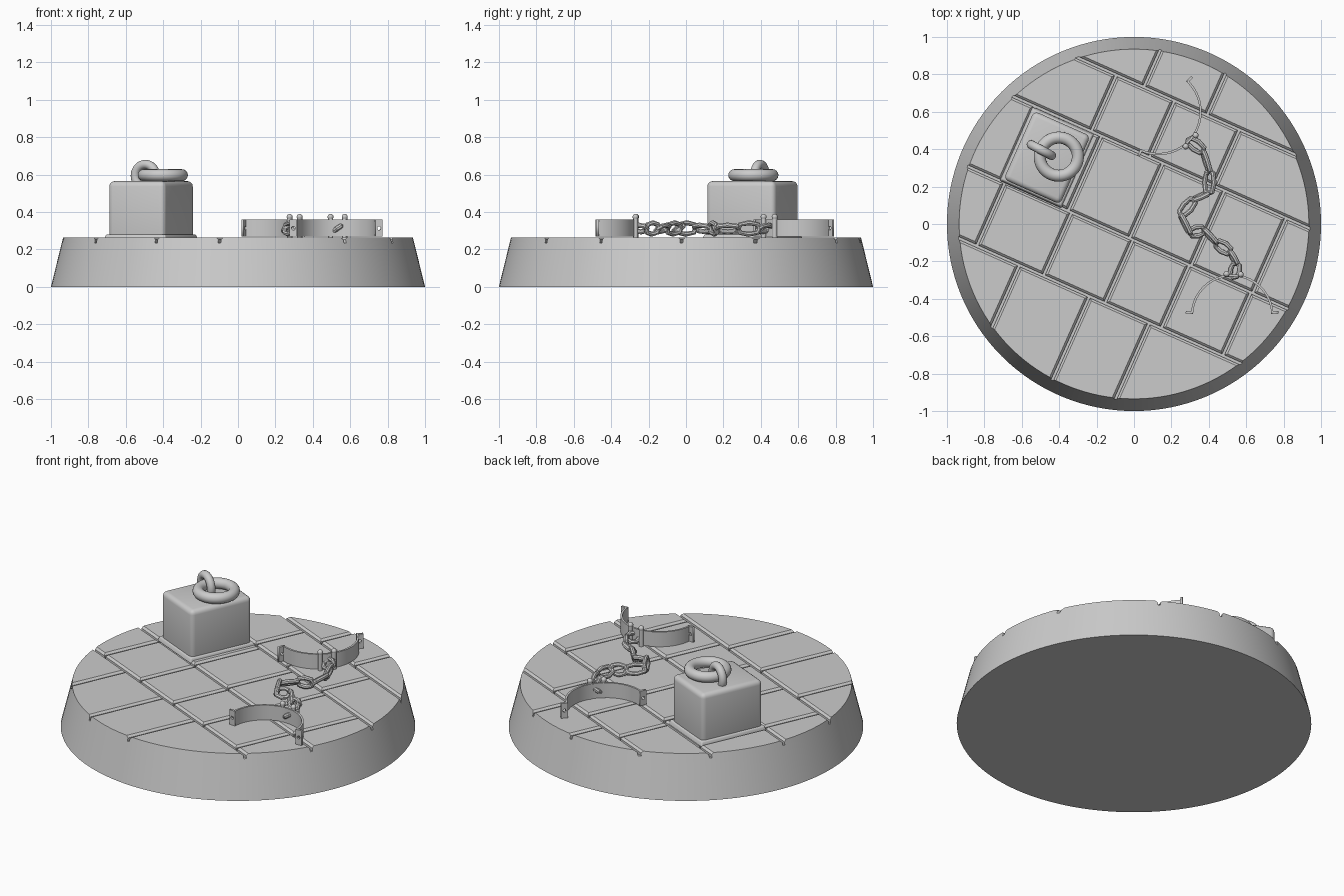
import bpy, bmesh, math
from math import cos, sin, pi, radians
from mathutils import Vector, Matrix

cube = bpy.data.objects.get("Cube")
if cube:
    bpy.data.objects.remove(cube, do_unlink=True)

stone = bpy.data.materials.new("stone_grey")
stone.use_nodes = True
COLOUR = (0.6, 0.6, 0.6, 1)
stone.diffuse_color = COLOUR
stone.node_tree.nodes["Principled BSDF"].inputs["Base Color"].default_value = COLOUR

TOP, GROOVE = 0.265, 0.235
TURN = radians(-24)
SPIN = Matrix.Rotation(TURN, 3, 'Z')


def radius_at(z):
    return 1 - 0.065 * z / TOP


def finish(obj, name, smooth=True):
    obj.name = name
    obj.data.materials.clear()
    obj.data.materials.append(stone)
    if smooth:
        bpy.ops.object.select_all(action='DESELECT')
        obj.select_set(True)
        bpy.context.view_layer.objects.active = obj
        bpy.ops.object.shade_smooth_by_angle(angle=radians(35))
    return obj


def from_bmesh(bm, name, smooth=True):
    mesh = bpy.data.meshes.new(name)
    bm.to_mesh(mesh)
    bm.free()
    obj = bpy.data.objects.new(name, mesh)
    bpy.context.collection.objects.link(obj)
    return finish(obj, name, smooth)


def frustum(z0, z1):
    bm = bmesh.new()
    bmesh.ops.create_cone(bm, cap_ends=True, segments=128, radius1=radius_at(z0),
                          radius2=radius_at(z1), depth=z1 - z0,
                          matrix=Matrix.Translation((0, 0, (z0 + z1) / 2)))
    return bm


# Plinth below the paving
from_bmesh(frustum(0, GROOVE), "plinth")


# Paving slabs: slices of the top disc with sloped borders
def slab(u0, u1, v0, v1, name):
    bm = frustum(GROOVE, TOP)
    gap = 0.007
    for axis, sign, edge in (((1, 0, 0), 1, u1), ((1, 0, 0), -1, u0),
                             ((0, 1, 0), 1, v1), ((0, 1, 0), -1, v0)):
        out = SPIN @ Vector(axis) * sign
        base = SPIN @ Vector(axis) * (edge - sign * gap)
        for normal, point in ((out, base),
                              (out + Vector((0, 0, 1)), base + Vector((0, 0, TOP - 0.012)))):
            if not bm.verts:
                break
            bmesh.ops.bisect_plane(bm, geom=bm.verts[:] + bm.edges[:] + bm.faces[:],
                                   plane_co=point, plane_no=normal.normalized(),
                                   clear_outer=True)
            rim = [e for e in bm.edges if e.is_boundary]
            if rim:
                bmesh.ops.holes_fill(bm, edges=rim, sides=0)
    if not bm.faces:
        bm.free()
        return
    bmesh.ops.recalc_face_normals(bm, faces=bm.faces)
    from_bmesh(bm, name)


rows = [(-2, -0.45, [-0.47, -0.06, 0.29]),
        (-0.45, -0.08, [-0.72, -0.33, 0.03, 0.36, 0.72]),
        (-0.08, 0.36, [-0.74, -0.35, 0.01, 0.37, 0.73]),
        (0.36, 0.69, [-0.41, -0.07, 0.31]),
        (0.69, 2, [-0.25, 0.12])]
for r, (low, high, cuts) in enumerate(rows):
    edges = [-2] + cuts + [2]
    for c in range(len(edges) - 1):
        slab(edges[c], edges[c + 1], low, high, f"paving_slab_{r}_{c}")


# Weight block with a flared foot
def rounded_box(name, centre, size, taper, bevel):
    bm = bmesh.new()
    bmesh.ops.create_cube(bm, size=1)
    for v in bm.verts:
        k = taper if v.co.z > 0 else 1
        v.co = Vector((v.co.x * size[0] * k, v.co.y * size[1] * k, v.co.z * size[2]))
    bmesh.ops.bevel(bm, geom=bm.edges[:], offset=bevel, segments=4, profile=0.5,
                    affect='EDGES')
    obj = from_bmesh(bm, name)
    obj.location = centre
    obj.rotation_euler.z = TURN


rounded_box("block", (-0.465, 0.355, 0.405), (0.33, 0.4, 0.32), 1, 0.028)
rounded_box("block_foot", (-0.465, 0.355, 0.266), (0.365, 0.435, 0.03), 0.95, 0.008)


# Fixed eye and loose ring on the block
def ring(name, centre, major, minor, rotation):
    bpy.ops.mesh.primitive_torus_add(location=centre, rotation=rotation, major_radius=major,
                                     minor_radius=minor, major_segments=48, minor_segments=16)
    return finish(bpy.context.object, name)


ring("block_eye", (-0.495, 0.395, 0.593), 0.062, 0.024, (pi / 2, 0, radians(-28)))
ring("loose_ring", (-0.402, 0.36, 0.597), 0.102, 0.032, (0, 0, 0))


# Shackle halves: bent strap, pierced end tabs and hinge pins
def tab(name, centre, angle):
    curve = bpy.data.curves.new(name, 'CURVE')
    curve.dimensions, curve.fill_mode, curve.extrude = '2D', 'BOTH', 0.007
    outer = [(-0.02, -0.046), (0.02, -0.046), (0.02, 0.046), (-0.02, 0.046)]
    hole = [(0.01 * cos(i * pi / 6), 0.01 * sin(i * pi / 6)) for i in range(12)]
    for loop in (outer, hole):
        spline = curve.splines.new('POLY')
        spline.points.add(len(loop) - 1)
        for p, (x, y) in zip(spline.points, loop):
            p.co = (x, y, 0, 1)
        spline.use_cyclic_u = True
    obj = bpy.data.objects.new(name, curve)
    bpy.context.collection.objects.link(obj)
    obj.location, obj.rotation_euler = centre, (pi / 2, 0, angle)
    bpy.ops.object.select_all(action='DESELECT')
    obj.select_set(True)
    bpy.context.view_layer.objects.active = obj
    bpy.ops.object.convert(target='MESH')
    finish(bpy.context.object, name, False)


def shackle(name, cx, cy, radius, start, end, pin_angle):
    def at(angle, r, z):
        return Vector((cx + r * cos(angle), cy + r * sin(angle), z))

    start, end, pin_angle = radians(start), radians(end), radians(pin_angle)
    steps, half = 32, 0.006
    bm = bmesh.new()
    loops = []
    for i in range(steps + 1):
        a = start + (end - start) * i / steps
        loops.append([bm.verts.new(at(a, radius + dr, z)) for dr, z in
                      ((-half, 0.268), (half, 0.268), (half, 0.36), (-half, 0.36))])
    for a, b in zip(loops, loops[1:]):
        for j in range(4):
            k = (j + 1) % 4
            bm.faces.new((a[j], a[k], b[k], b[j]))
    bm.faces.new(loops[0])
    bm.faces.new(loops[-1])
    bmesh.ops.recalc_face_normals(bm, faces=bm.faces)
    from_bmesh(bm, name + "_strap")
    for label, a in (("first", start), ("second", end)):
        tab(f"{name}_{label}_tab", at(a, radius + 0.014, 0.314), a)
    for label, side in (("first", -1), ("second", 1)):
        p = at(pin_angle + side * 0.17, radius + 0.01, 0)
        bm = bmesh.new()
        bmesh.ops.create_cone(bm, cap_ends=True, segments=16, radius1=0.014, radius2=0.014,
                              depth=0.11, matrix=Matrix.Translation((p.x, p.y, 0.32)))
        bmesh.ops.create_uvsphere(bm, u_segments=16, v_segments=8, radius=0.016,
                                  matrix=Matrix.Translation((p.x, p.y, 0.374)))
        from_bmesh(bm, f"{name}_{label}_pin")


shackle("back_shackle", 0.13, 0.6, 0.226, 46, -114, -42)
shackle("front_shackle", 0.525, -0.49, 0.215, 176, 4, 88)


# Chain: elongated angular links, alternately upright and tilted
path = [(0.29, 0.45), (0.37, 0.39), (0.405, 0.28), (0.4, 0.165), (0.32, 0.13), (0.25, 0.05),
        (0.3, -0.05), (0.375, -0.03), (0.44, -0.1), (0.515, -0.15), (0.55, -0.21),
        (0.53, -0.285)]
for i, (a, b) in enumerate(zip(path, path[1:])):
    a, b = Vector(a), Vector(b)
    mid, along = (a + b) / 2, b - a
    bpy.ops.mesh.primitive_torus_add(major_radius=0.031, minor_radius=0.014,
                                     major_segments=8, minor_segments=8)
    link = bpy.context.object
    stretch = max(0.008, along.length / 2 - 0.03)
    for v in link.data.vertices:
        if abs(v.co.x) > 0.001:
            v.co.x += math.copysign(stretch, v.co.x)
    roll = radians(80 if i % 2 else 35)
    link.matrix_world = (Matrix.Translation((mid.x, mid.y, 0.312))
                         @ Matrix.Rotation(math.atan2(along.y, along.x), 4, 'Z')
                         @ Matrix.Rotation(roll, 4, 'X'))
    finish(link, f"chain_link_{i}")
